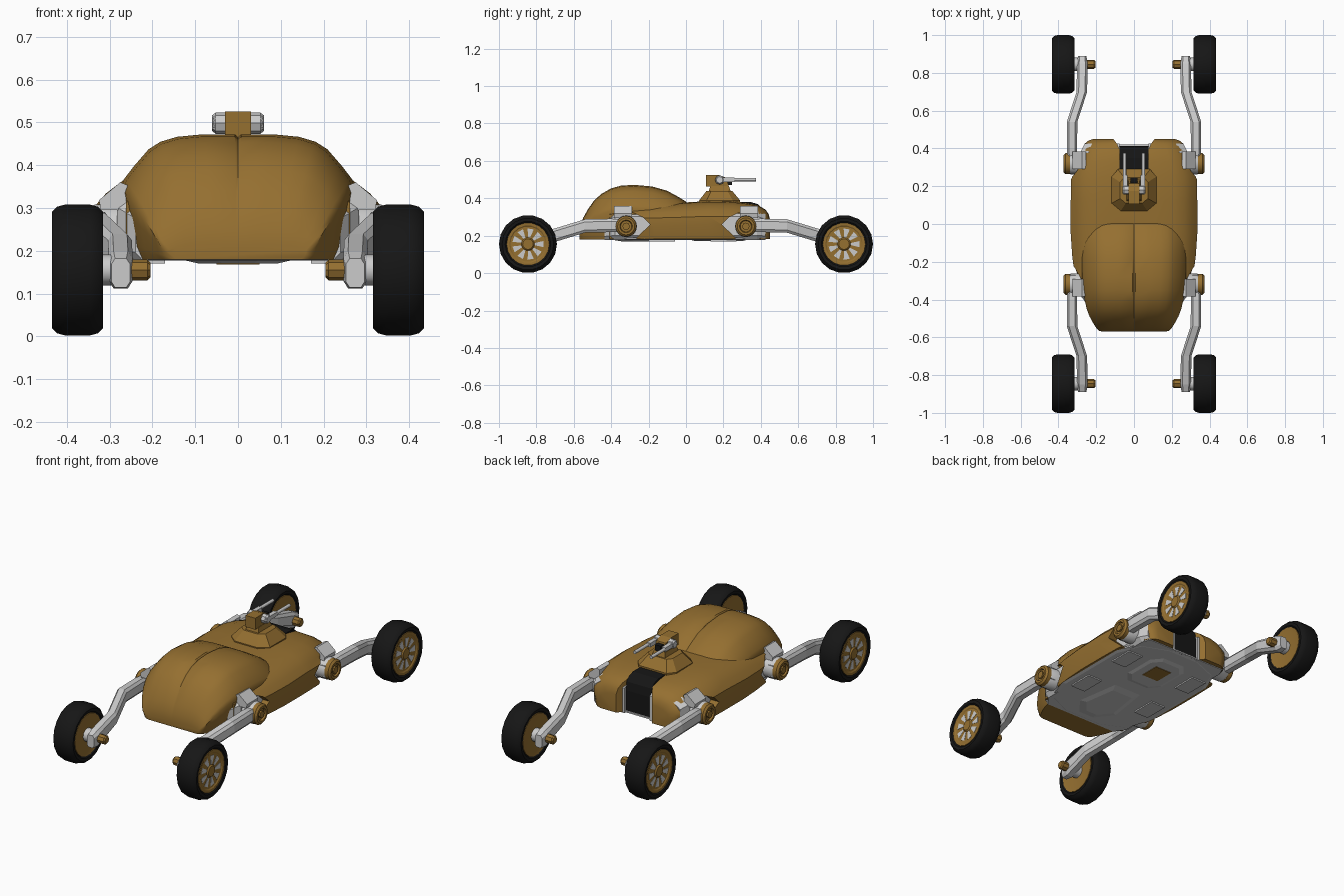
import bpy, bmesh
from math import sin, cos, pi, radians
from mathutils import Vector

if "Cube" in bpy.data.objects:
    bpy.data.objects.remove(bpy.data.objects["Cube"])


def material(name, rgb):
    m = bpy.data.materials.new(name)
    m.diffuse_color = (*rgb, 1)
    m.use_nodes = True
    m.node_tree.nodes["Principled BSDF"].inputs["Base Color"].default_value = m.diffuse_color
    return m


GOLD = material("gold_paint", (0.30, 0.16, 0.03))
BLACK = material("black_rubber", (0.008, 0.008, 0.008))
GREY = None


def loft(name, rings, mat=GREY, smooth=0):
    """Skin closed rings of equal point count and cap both ends."""
    bm = bmesh.new()
    vs = [[bm.verts.new(p) for p in r] for r in rings]
    n = len(rings[0])
    for a, b in zip(vs, vs[1:]):
        for i in range(n):
            j = (i + 1) % n
            bm.faces.new((a[i], a[j], b[j], b[i]))
    bm.faces.new(vs[0])
    bm.faces.new(vs[-1])
    bmesh.ops.recalc_face_normals(bm, faces=bm.faces)
    me = bpy.data.meshes.new(name)
    bm.to_mesh(me)
    bm.free()
    if mat:
        me.materials.append(mat)
    if smooth:
        me.shade_smooth()
        me.set_sharp_from_angle(angle=radians(smooth))
    ob = bpy.data.objects.new(name, me)
    bpy.context.collection.objects.link(ob)
    return ob


def lathe(name, profile, center, mat=GREY, segs=18, side=1, smooth=35):
    """Profile of (radius, x offset) turned around an x axis."""
    c = Vector(center)
    rings = [[c + Vector((side * x, r * cos(2 * pi * k / segs), r * sin(2 * pi * k / segs)))
              for k in range(segs)] for r, x in profile]
    return loft(name, rings, mat, smooth)


def box(name, x, y, z, mat=GREY, inset=(0, 0)):
    """Box from ranges; inset shrinks the top in x and y."""
    def ring(h, i, j):
        return [(x[0] + i, y[0] + j, h), (x[1] - i, y[0] + j, h),
                (x[1] - i, y[1] - j, h), (x[0] + i, y[1] - j, h)]
    return loft(name, [ring(z[0], 0, 0), ring(z[1], *inset)], mat)


def side_prism(name, prof, x, mat=GREY):
    return loft(name, [[(h, a, b) for a, b in prof] for h in x], mat)


def body(name, half, stations, zbot, mat, smooth):
    """Loft a mirrored, normalised half section through (y, width, top)."""
    full = half + [(-u, v) for u, v in reversed(half) if u > 0]
    rings = [[(u * w, y, zbot + v * (t - zbot)) for u, v in full] for y, w, t in stations]
    return loft(name, rings, mat, smooth)


def cut(ob, cutter):
    cutter.hide_render = True
    m = ob.modifiers.new("cut", 'BOOLEAN')
    m.operation, m.solver, m.object = 'DIFFERENCE', 'EXACT', cutter
    with bpy.context.temp_override(object=ob, active_object=ob, selected_objects=[ob]):
        bpy.ops.object.modifier_apply(modifier=m.name)
    bpy.data.objects.remove(cutter)


# Main shell with leg bays and a flared rear slot
shell = body("body_shell",
             [(0, 1), (.3, 1), (.62, .98), (.8, .9), (.92, .75), (1, .6), (1, .38), (.95, 0)],
             [(-.41, .285, .355), (-.30, .31, .365), (-.17, .327, .37), (-.05, .335, .375),
              (.12, .335, .385), (.25, .332, .382), (.33, .305, .373), (.39, .28, .36),
              (.425, .262, .34), (.442, .24, .315), (.45, .215, .285)], .182, GOLD, 30)
bay = [(.55, .338), (.40, .338), (.34, .336), (.28, .322), (.23, .298), (.19, .26),
       (.265, .19), (.265, .1), (.55, .1)]
for sx in (1, -1):
    for sy in (1, -1):
        cut(shell, side_prism("bay_cutter", [(a * sy, b) for a, b in bay], (sx * .262, sx * .5)))
slot = [(.078, .27), (.078, .40), (.09, .425), (.125, .47), (-.125, .47),
        (-.09, .425), (-.078, .40), (-.078, .27)]
cut(shell, loft("slot_cutter", [[(x, y, z) for x, y in slot] for z in (.1, .5)]))
shell.data.shade_smooth()
shell.data.set_sharp_from_angle(angle=radians(30))

# Domed front cover with a centre crease
body("front_dome",
     [(0, .978), (.025, 1), (.3, 1), (.52, .98), (.66, .94), (.76, .88), (.88, .75), (.97, .64),
      (1, .56), (.96, .35), (.93, .12), (.88, 0)],
     [(-.57, .165, .215), (-.565, .185, .25), (-.55, .2, .295), (-.525, .216, .34),
      (-.49, .235, .39), (-.45, .25, .425), (-.40, .262, .453), (-.35, .269, .467),
      (-.28, .275, .472), (-.18, .276, .463), (-.10, .274, .44), (-.04, .268, .407),
      (0, .255, .382), (.02, .235, .362)], .18, GOLD, 40)

# Grey inner frame seen in the leg bays
body("inner_frame", [(0, 1), (.85, 1), (1, .8), (1, .15), (.93, 0)],
     [(-.435, .24, .30), (-.38, .283, .333), (.38, .283, .335), (.425, .262, .315)],
     .178, GREY, 0)
# clear the frame out of the rear slot
cut(bpy.data.objects["inner_frame"], box("frame_cutter", (-.077, .077), (.40, .6), (.1, .5)))

# Black rear panel wrapping over the back
side_prism("rear_panel", [(.26, .379), (.35, .379), (.385, .368), (.405, .345), (.412, .30),
                          (.412, .18), (.26, .18)], (-.077, .077), BLACK)

# Faceted belly plates
half = [(.12, -.44), (.25, -.38), (.305, -.22), (.305, .22), (.25, .36), (.10, .42)]
outline = half + [(-x, y) for x, y in reversed(half)]
loft("belly_plate", [[(x * s, y * s, z) for x, y in outline]
                     for s, z in ((1, .19), (1, .182), (.95, .177))])
hexa = [(.07, .02), (.12, .08), (.12, .27), (.07, .33)]
hexa += [(-x, y) for x, y in reversed(hexa)]
loft("belly_hatch_frame", [[(x * s, .175 + (y - .175) * s, z) for x, y in hexa]
                           for s, z in ((1, .179), (.8, .171))])
box("belly_hatch", (-.05, .05), (.13, .24), (.168, .178), GOLD)
keel = [(.05, -.40), (.13, -.30), (.09, -.04)]
keel += [(-x, y) for x, y in reversed(keel)]
loft("belly_keel", [[(x * s, -.22 + (y + .22) * s, z) for x, y in keel]
                    for s, z in ((1, .179), (.7, .170))])
for sx in (1, -1):
    for y in (-.13, .2):
        box("belly_rib", sorted((sx * .17, sx * .26)), (y - .07, y + .07), (.170, .179))

# Turret: base, neck, head and twin guns
base = [(.07, .07), (.118, .11), (.118, .25), (.085, .29)]
base += [(-x, y) for x, y in reversed(base)]
loft("turret_base", [[(x * s, .175 + (y - .175) * s, z) for x, y in base]
                     for s, z in ((1, .37), (1, .388), (.62, .44))], GOLD)
box("turret_neck", (-.04, .04), (.12, .24), (.435, .465), GOLD, (.008, .01))
side_prism("turret_head", [(.107, .462), (.107, .525), (.175, .525), (.215, .51), (.23, .462)],
           (-.03, .03), GOLD)
box("turret_sensor", (-.018, .018), (.215, .245), (.470, .502), BLACK)
for sx in (1, -1):
    lathe("gun_mount", [(.025, .028), (.025, .052), (.018, .061)], (0, .18, .498), segs=8,
          side=sx, smooth=0)
    box("gun_body", sorted((sx * .035, sx * .058)), (.16, .26), (.488, .51))
    loft("gun_barrel", [[(sx * .05 + .009 * cos(k * pi / 4), y, .5 + .009 * sin(k * pi / 4))
                         for k in range(8)] for y in (.25, .375)], GREY, 50)

# Legs and wheels on all four corners
for sx in (1, -1):
    for sy in (1, -1):
        tag = ("front" if sy < 0 else "rear") + ("_right" if sx > 0 else "_left")
        # arm: chamfered box swept along a bent path (x, y, z, half width, half height)
        path = [(.325, .27, .25, .022, .032), (.328, .40, .255, .027, .036),
                (.328, .54, .252, .028, .036), (.276, .70, .203, .028, .036),
                (.274, .85, .156, .028, .044), (.274, .89, .148, .022, .034)]
        shape = [(1, .6), (.6, 1), (-.6, 1), (-1, .6), (-1, -.6), (-.6, -1), (.6, -1), (1, -.6)]
        loft(tag + "_arm", [[(sx * (x + w * a), sy * y, z + h * b) for a, b in shape]
                            for x, y, z, w, h in path])
        # pivot and hub cap
        pivot = (0, sy * .32, .25)
        lathe(tag + "_pivot", [(.058, .25), (.058, .335), (.05, .347)], pivot, segs=16, side=sx)
        lathe(tag + "_hub_cap", [(.056, .34), (.056, .362), (.046, .372), (.034, .372),
                                 (.03, .362)], pivot, GOLD, 16, sx)
        lathe(tag + "_hub_bolt", [(.02, .355), (.02, .371)], pivot, GOLD, 8, sx)
        # bracket above the pivot
        loft(tag + "_bracket", [[(sx * .255, sy * y, .352), (sx * .275, sy * y, .36),
                                 (sx * .325, sy * y, .318), (sx * .32, sy * y, .295),
                                 (sx * .26, sy * y, .295)] for y in (.29, .385)])
        # axle and inner motor stub
        axle = (0, sy * .845, .155)
        lathe(tag + "_axle", [(.036, .26), (.036, .34)], axle, segs=12, side=sx)
        lathe(tag + "_axle_stub", [(.018, .205), (.024, .212), (.024, .26)], axle, GOLD, 8, sx, 0)
        # tyre, rim disc and spoke gaps
        hub = (sx * .375, sy * .845, .155)
        lathe(tag + "_tyre", [(.112, -.048), (.122, -.058), (.138, -.06), (.15, -.048),
                              (.155, -.03), (.155, .03), (.15, .048), (.138, .06),
                              (.122, .058), (.112, .048)], hub, BLACK, 18, sx, 30)
        lathe(tag + "_rim", [(.09, -.05), (.114, -.055), (.114, .055), (.1, .054), (.094, .05),
                             (.035, .05), (.028, .057)], hub, GOLD, 18, sx, 25)
        for k in range(9):
            a = 2 * pi * k / 9
            wedge = [(.036, -.15), (.084, -.2), (.084, .2), (.036, .15)]
            loft(tag + "_spoke_gap", [[(hub[0] + sx * d, hub[1] + r * cos(a + t),
                                        hub[2] + r * sin(a + t)) for r, t in wedge]
                                      for d in (.045, .0515)])
